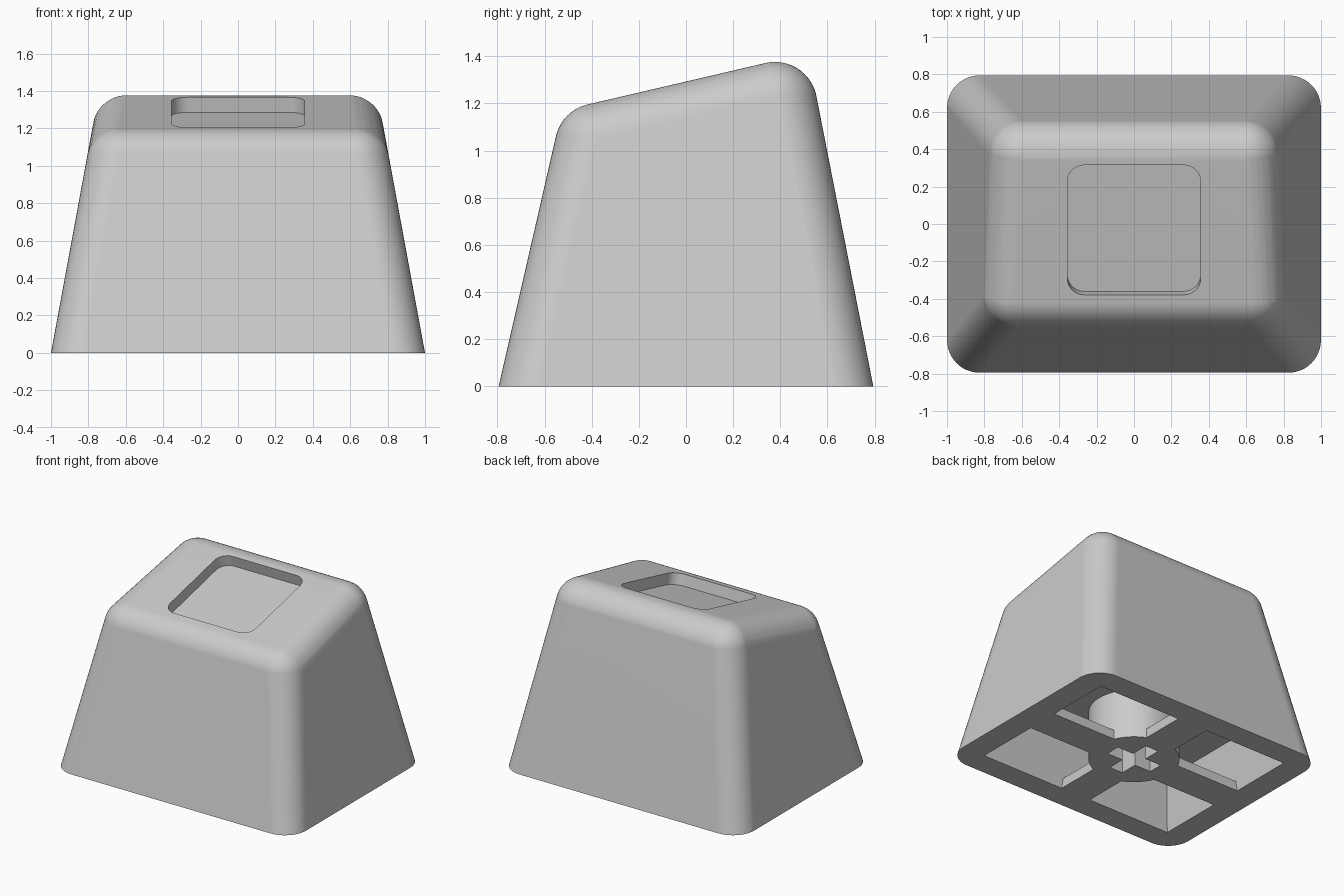
import bpy, bmesh, math
from mathutils import Matrix, Vector

old = bpy.data.objects.get("Cube")
if old:
    bpy.data.objects.remove(old, do_unlink=True)

RADIUS = 0.18                     # fillet on every outer edge
TILT = math.atan(0.233)           # slope of the top
CEILING = 0.37                    # height of the hollow underneath
DIGITS = (-1, 1)

grey = bpy.data.materials.new("plain grey")
grey.use_nodes = True
colour = (0.6, 0.6, 0.6, 1)
grey.diffuse_color = colour
grey.node_tree.nodes["Principled BSDF"].inputs["Base Color"].default_value = colour


def make_object(name, bm):
    bmesh.ops.recalc_face_normals(bm, faces=bm.faces)
    mesh = bpy.data.meshes.new(name)
    bm.to_mesh(mesh)
    bm.free()
    mesh.materials.append(grey)
    obj = bpy.data.objects.new(name, mesh)
    bpy.context.collection.objects.link(obj)
    return obj


def prism(name, outline, low, high, top_scale=(1, 1), matrix=Matrix()):
    """Extrude an outline from low to high, with an optional taper."""
    bm = bmesh.new()
    base = [bm.verts.new((x, y, low)) for x, y in outline]
    top = [bm.verts.new((x * top_scale[0], y * top_scale[1], high)) for x, y in outline]
    bm.faces.new(base)
    bm.faces.new(top)
    n = len(outline)
    for i in range(n):
        j = (i + 1) % n
        bm.faces.new((base[i], base[j], top[j], top[i]))
    bm.transform(matrix)
    return make_object(name, bm)


def rectangle(x, y):
    return [(-x, -y), (x, -y), (x, y), (-x, y)]


def circle(radius, steps, centre=(0, 0), start=0.0, sweep=math.tau):
    return [(centre[0] + radius * math.cos(start + sweep * i / steps),
             centre[1] + radius * math.sin(start + sweep * i / steps))
            for i in range(steps)]


def rounded_square(half, radius, steps=10):
    points = []
    for q in range(4):
        start = q * math.pi / 2
        mid = start + math.pi / 4
        reach = (half - radius) * math.sqrt(2)
        centre = (reach * math.cos(mid), reach * math.sin(mid))
        points += circle(radius, steps, centre, start, math.pi / 2)
        points.append((centre[0] + radius * math.cos(start + math.pi / 2),
                       centre[1] + radius * math.sin(start + math.pi / 2)))
    return points


def combine(target, other, operation):
    mod = target.modifiers.new(operation.lower(), "BOOLEAN")
    mod.operation, mod.object, mod.solver = operation, other, "EXACT"
    bpy.context.view_layer.objects.active = target
    bpy.ops.object.modifier_apply(modifier=mod.name)
    bpy.data.objects.remove(other, do_unlink=True)


def plane(normal, point):
    normal = Vector(normal).normalized()
    return normal, normal.dot(Vector(point)) - RADIUS


def meet(*planes):
    rows = Matrix([p[0] for p in planes])
    return rows.inverted() @ Vector([p[1] for p in planes])


# Outer shell: hull of spheres set into the corners, cut flat at the base
sides = [plane((s, 0, 0.184), (s, 0, 0)) for s in DIGITS]
front = plane((0, -1, 0.229), (0, -0.795, 0))
back = plane((0, 1, 0.196), (0, 0.795, 0))
top = plane((0, -0.233, 1), (0, 0, 1.293))
bottom = plane((0, 0, -1), (0, 0, -0.5))
bm = bmesh.new()
for side in sides:
    for end in (front, back):
        for cap in (top, bottom):
            bmesh.ops.create_uvsphere(bm, u_segments=48, v_segments=24, radius=RADIUS,
                                      matrix=Matrix.Translation(meet(side, end, cap)))
bmesh.ops.delete(bm, geom=list(bm.faces) + list(bm.edges), context="EDGES_FACES")
hull = bmesh.ops.convex_hull(bm, input=bm.verts)
inside = {v for v in hull["geom_interior"] if isinstance(v, bmesh.types.BMVert)}
inside |= {v for v in bm.verts if not v.link_faces}
bmesh.ops.delete(bm, geom=list(inside), context="VERTS")
bmesh.ops.bisect_plane(bm, geom=list(bm.verts) + list(bm.edges) + list(bm.faces),
                       plane_co=(0, 0, 0), plane_no=(0, 0, -1), clear_outer=True)
rim = [e for e in bm.edges if e.is_boundary]
bmesh.ops.contextual_create(bm, geom=rim)
bmesh.ops.dissolve_limit(bm, angle_limit=math.radians(0.3), verts=bm.verts, edges=bm.edges)
cap = make_object("key_cap", bm)

# Hollow underside
combine(cap, prism("hollow", rectangle(0.815, 0.618), -0.001, CEILING, (0.92, 0.88)),
        "DIFFERENCE")

# Round stem and the two thin ribs that tie it to the walls
combine(cap, prism("stem", circle(0.31, 48), 0, CEILING + 0.1), "UNION")
combine(cap, prism("cross_rib", rectangle(0.86, 0.125), 0, 0.07), "UNION")
combine(cap, prism("long_rib", rectangle(0.125, 0.67), 0, 0.07), "UNION")

# Cross-shaped socket in the stem
combine(cap, prism("socket_across", rectangle(0.19, 0.055), -0.1, 0.35), "DIFFERENCE")
combine(cap, prism("socket_along", rectangle(0.055, 0.19), -0.1, 0.35), "DIFFERENCE")

# Square recess sunk into the sloping top
tilt = Matrix.Translation((0, -0.032, 1.2855)) @ Matrix.Rotation(TILT, 4, "X")
combine(cap, prism("top_recess", rounded_square(0.356, 0.09), -0.083, 0.3, matrix=tilt),
        "DIFFERENCE")

# Smooth fillets, crisp edges, flat faces kept flat
bpy.ops.object.select_all(action="DESELECT")
cap.select_set(True)
bpy.context.view_layer.objects.active = cap
bpy.ops.object.shade_smooth_by_angle(angle=math.radians(30))
weighted = cap.modifiers.new("flat_faces", "WEIGHTED_NORMAL")
weighted.keep_sharp = True
